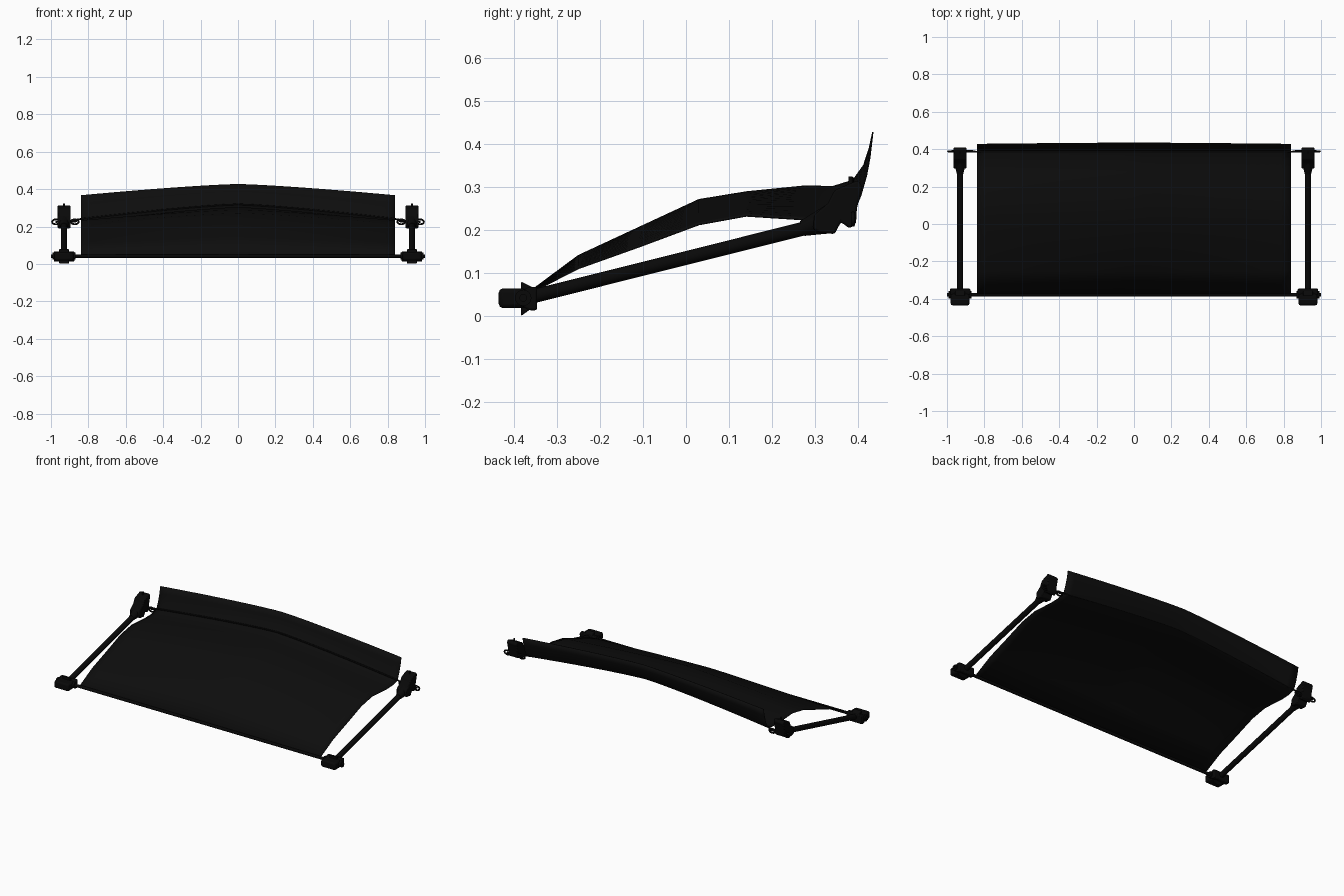
import bpy, bmesh, math
from mathutils import Vector

if "Cube" in bpy.data.objects:
    bpy.data.objects.remove(bpy.data.objects["Cube"])


def material(name, v):
    m = bpy.data.materials.new(name)
    m.diffuse_color = (v, v, v, 1)
    m.use_nodes = True
    m.node_tree.nodes["Principled BSDF"].inputs["Base Color"].default_value = m.diffuse_color
    return m


FABRIC = material("black fabric", 0.004)
FRAME = material("black frame", 0.0025)


def finish(name, bm, mat, bevel=0.0):
    bmesh.ops.recalc_face_normals(bm, faces=bm.faces)
    me = bpy.data.meshes.new(name)
    bm.to_mesh(me)
    bm.free()
    ob = bpy.data.objects.new(name, me)
    bpy.context.collection.objects.link(ob)
    me.materials.append(mat)
    if bevel:
        b = ob.modifiers.new("bevel", 'BEVEL')
        b.width, b.segments = bevel, 2
    bpy.ops.object.select_all(action='DESELECT')
    ob.select_set(True)
    bpy.context.view_layer.objects.active = ob
    bpy.ops.object.shade_smooth_by_angle(angle=math.radians(35))
    return ob


def rod(name, a, b, r, r2=None, sides=16):
    a, b = Vector(a), Vector(b)
    bm = bmesh.new()
    bmesh.ops.create_cone(bm, cap_ends=True, segments=sides, radius1=r,
                          radius2=r if r2 is None else r2, depth=(b - a).length)
    rot = (b - a).to_track_quat('Z', 'Y').to_matrix()
    bmesh.ops.rotate(bm, matrix=rot, verts=bm.verts)
    bmesh.ops.translate(bm, vec=(a + b) / 2, verts=bm.verts)
    return finish(name, bm, FRAME)


def plate(name, x0, x1, outline, bevel):
    """Side outline in (y, z) stretched between two x positions."""
    bm = bmesh.new()
    f = bm.faces.new([bm.verts.new((x0, y, z)) for y, z in outline])
    ext = bmesh.ops.extrude_face_region(bm, geom=[f])
    moved = [g for g in ext["geom"] if isinstance(g, bmesh.types.BMVert)]
    bmesh.ops.translate(bm, vec=(x1 - x0, 0, 0), verts=moved)
    return finish(name, bm, FRAME, bevel)


def tube(name, points, r, cyclic=False):
    c = bpy.data.curves.new(name, 'CURVE')
    c.dimensions, c.bevel_depth, c.bevel_resolution = '3D', r, 2
    s = c.splines.new('POLY')
    s.points.add(len(points) - 1)
    for p, co in zip(s.points, points):
        p.co = (*co, 1)
    s.use_cyclic_u = cyclic
    c.materials.append(FRAME)
    ob = bpy.data.objects.new(name, c)
    bpy.context.collection.objects.link(ob)


HALF = 0.84


def arch(x):
    return 1 - min(1, abs(x) / HALF) ** 1.3


# Stretched sheet with upright rear flap: y, height at middle, height at side
PROFILE = [(-.378, .045, .045), (-.25, .14, .11), (-.11, .205, .16),
           (.03, .27, .212), (.14, .288, .232), (.28, .302, .223),
           (.34, .300, .225), (.388, .315, .237), (.406, .350, .28),
           (.419, .39, .325), (.427, .427, .367)]
bm = bmesh.new()
N = 32
rows = []
for i, (y, zc, ze) in enumerate(PROFILE):
    row = []
    for k in range(N + 1):
        x = HALF * (2 * k / N - 1)
        t = arch(x)
        dy = 0.007 * t if i > 7 else 0
        row.append(bm.verts.new((x, y + dy, ze + (zc - ze) * t)))
    rows.append(row)
for a, b in zip(rows, rows[1:]):
    for k in range(N):
        bm.faces.new((a[k], a[k + 1], b[k + 1], b[k]))
sheet = finish("sheet", bm, FABRIC)
sol = sheet.modifiers.new("thickness", 'SOLIDIFY')
sol.thickness, sol.offset = 0.003, 0

# Straight front bar and arched rear bar
rod("front_bar", (-1, -.378, .042), (1, -.378, .042), .009)
xs = [HALF * (k / 12 - 1) for k in range(25)]
tube("rear_bar", [(-.93, .388, .225)]
     + [(x, .386, .24 + .078 * arch(x)) for x in xs] + [(.93, .388, .225)], .005)

for s, side in ((-1, "left"), (1, "right")):
    cx = .93 * s
    # Side pole with flared rear end
    rod(side + "_pole", (cx, -.365, .043), (cx, .33, .217), .016)
    rod(side + "_pole_socket", (cx, .27, .203), (cx, .335, .225), .018, .034)

    # Front clamp: rounded nose, flange and rear block
    plate(side + "_front_nose", cx - .05, cx + .05,
          [(-.435, .018), (-.37, .018), (-.37, .064), (-.435, .064)], .010)
    plate(side + "_front_flange", cx - .026, cx + .026,
          [(-.383, 0), (-.352, .022), (-.352, .064), (-.383, .08)], .003)
    plate(side + "_front_block", cx - .055, cx + .055,
          [(-.38, .022), (-.365, .013), (-.346, .013), (-.346, .067),
           (-.365, .067), (-.38, .06)], .005)
    rod(side + "_front_knob", (cx - .062, -.378, .042), (cx + .062, -.378, .042), .019)

    # Rear clamp: hooked body and locking pin
    plate(side + "_rear_clamp", cx - .034, cx + .034,
          [(.295, .202), (.31, .194), (.345, .19), (.36, .218), (.38, .203),
           (.395, .215), (.397, .25), (.41, .30), (.40, .315), (.375, .305),
           (.345, .292), (.33, .262), (.298, .235)], .005)
    rod(side + "_rear_pin", (cx, .382, .29), (cx, .382, .324), .005)

    # Pull rings on a short cross rod
    rod(side + "_ring_rod", (s * .86, .39, .228), (s * .975, .39, .225), .005)
    for rx in (.873, .973):
        ring = [(s * rx + .021 * math.cos(a), .388, .225 + .013 * math.sin(a))
                for a in (2 * math.pi * k / 16 for k in range(16))]
        tube(side + "_ring", ring, .005, True)
